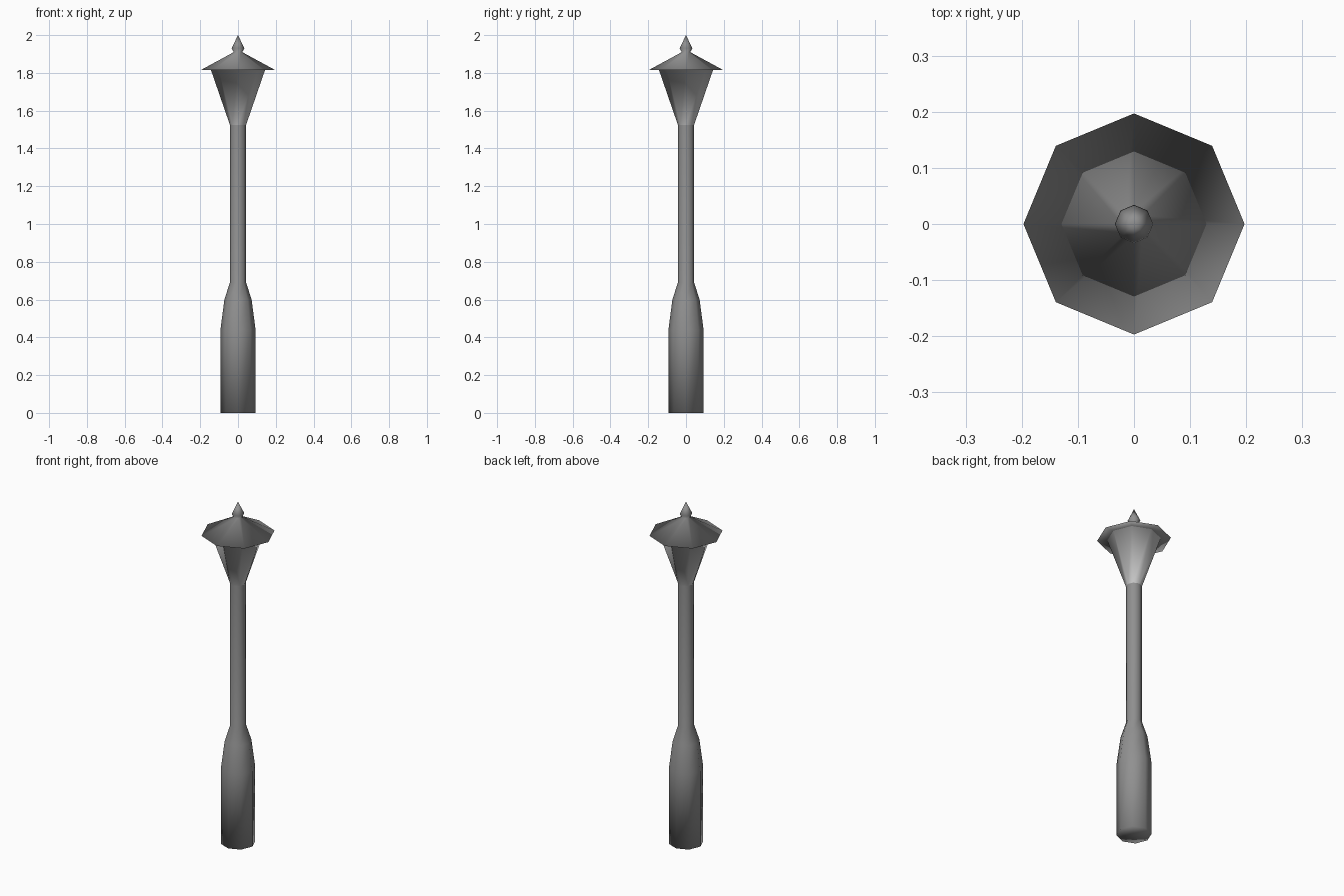
import bpy, bmesh, math

if "Cube" in bpy.data.objects:
    bpy.data.objects.remove(bpy.data.objects["Cube"])

SIDES = 8


def material(name, value):
    mat = bpy.data.materials.new(name)
    mat.diffuse_color = (value, value, value, 1)
    mat.use_nodes = True
    mat.node_tree.nodes["Principled BSDF"].inputs["Base Color"].default_value = mat.diffuse_color
    return mat


DARK = material("dark_metal", 0.28)
PANE = material("lantern_pane", 0.55)


def lathe(name, profile, pane_bands=()):
    """Revolve (radius, z) points with eight sides, fully smooth; radius 0 is a point."""
    bm = bmesh.new()
    rings = []
    for r, z in profile:
        if r == 0:
            rings.append([bm.verts.new((0, 0, z))] * SIDES)
        else:
            rings.append([bm.verts.new((r * math.cos(2 * math.pi * i / SIDES),
                                        r * math.sin(2 * math.pi * i / SIDES), z))
                          for i in range(SIDES)])
    for band, (low, high) in enumerate(zip(rings, rings[1:])):
        for i in range(SIDES):
            j = (i + 1) % SIDES
            corners = [low[i], low[j], high[j], high[i]]
            face = bm.faces.new(list(dict.fromkeys(corners)))
            face.smooth = True
            face.material_index = 1 if band in pane_bands else 0
    mesh = bpy.data.meshes.new(name)
    bm.to_mesh(mesh)
    bm.free()
    mesh.materials.append(DARK)
    mesh.materials.append(PANE)
    obj = bpy.data.objects.new(name, mesh)
    bpy.context.collection.objects.link(obj)
    return obj


# thick base tapering into the slim post, closed underneath
lathe("post", [(0, 0), (0.093, 0), (0.093, 0.44), (0.072, 0.60), (0.043, 0.69), (0.043, 1.525)])

# lantern head: flared panes, roof underside, roof and pointed finial
lathe("lantern_head", [(0.043, 1.525), (0.143, 1.815), (0.197, 1.815),
                       (0.022, 1.91), (0.034, 1.93), (0, 2.0)], pane_bands=(0,))
